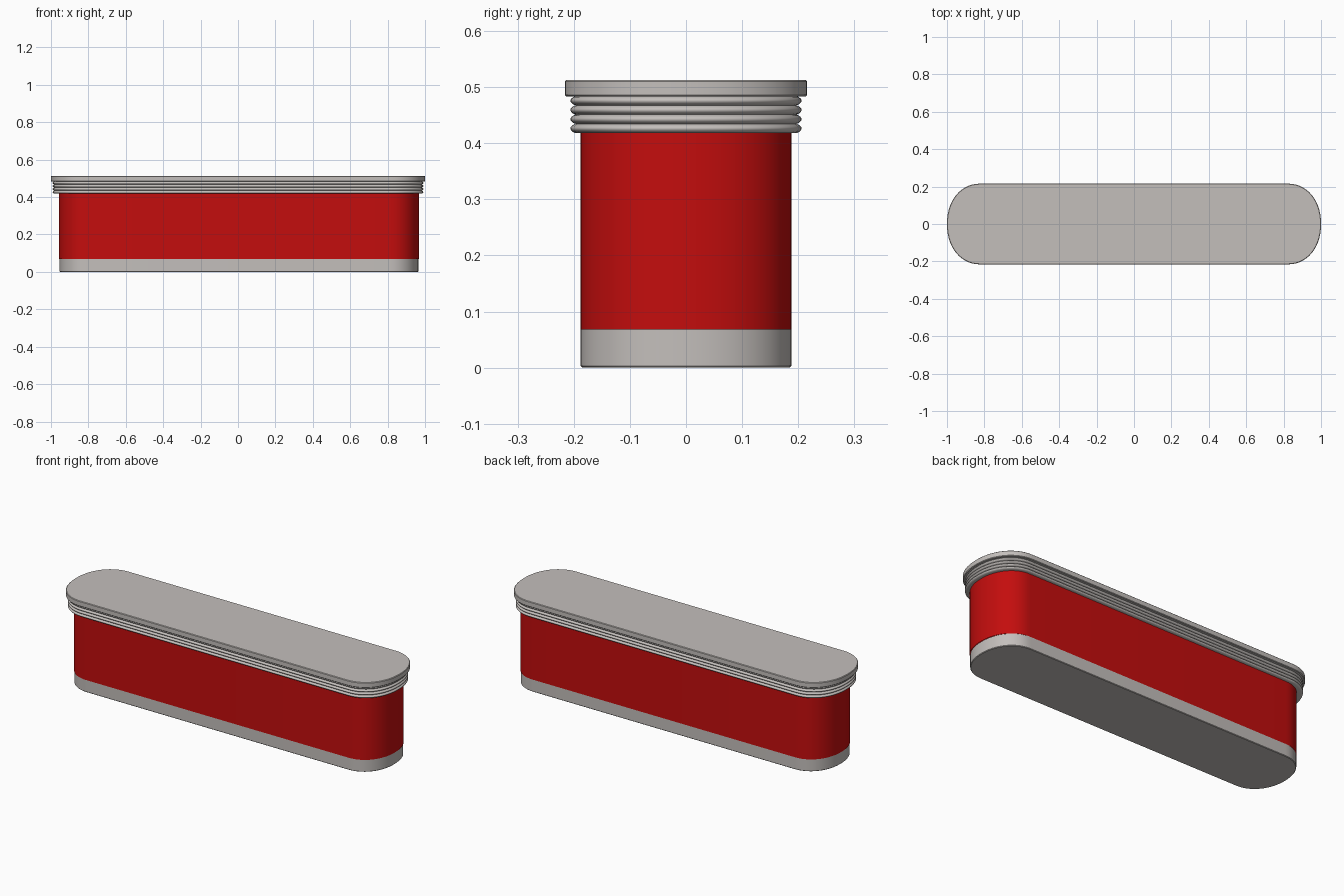
import bpy, bmesh, math

if "Cube" in bpy.data.objects:
    bpy.data.objects.remove(bpy.data.objects["Cube"])


def material(name, rgb):
    m = bpy.data.materials.new(name)
    m.diffuse_color = (*rgb, 1)
    m.use_nodes = True
    m.node_tree.nodes["Principled BSDF"].inputs["Base Color"].default_value = m.diffuse_color
    return m


GREY = material("warm_grey", (0.55, 0.52, 0.50))
RED = material("red", (0.55, 0.004, 0.004))
STEPS = 28


def outline(hx, hy, z, cx):
    """Long rounded outline: straight sides with elliptical ends."""
    end = 0.83 * hy
    pts = []
    for side, start in ((1, -math.pi / 2), (-1, math.pi / 2)):
        for i in range(STEPS + 1):
            a = start + math.pi * i / STEPS
            c, s = math.cos(a), math.sin(a)
            # slightly squared ellipse
            x = math.copysign(abs(c) ** 0.94, c) if abs(c) > 1e-6 else 0
            y = math.copysign(abs(s) ** 0.94, s) if abs(s) > 1e-6 else 0
            pts.append((cx + side * (hx - end) + x * end, y * hy, z))
    return pts


def loft(name, profile, mat, cx=0.0, bottom=False, top=False):
    """Skin a stack of outlines given as (half x, half y, z)."""
    bm = bmesh.new()
    rings = [[bm.verts.new(p) for p in outline(*r, cx)] for r in profile]
    n = len(rings[0])
    for a, b in zip(rings, rings[1:]):
        for i in range(n):
            j = (i + 1) % n
            bm.faces.new((a[i], a[j], b[j], b[i]))
    if bottom:
        bm.faces.new(rings[0][::-1])
    if top:
        bm.faces.new(rings[-1])
    me = bpy.data.meshes.new(name)
    bm.to_mesh(me)
    bm.free()
    me.materials.append(mat)
    ob = bpy.data.objects.new(name, me)
    bpy.context.collection.objects.link(ob)
    bpy.context.view_layer.objects.active = ob
    ob.select_set(True)
    bpy.ops.object.shade_smooth_by_angle(angle=math.radians(40))
    ob.select_set(False)


# Pale foot and red body, sharing one wall
loft("base", [(0.957, 0.185, 0), (0.96, 0.188, 0.003), (0.96, 0.188, 0.068)],
     GREY, 0.005, bottom=True)
loft("body", [(0.963, 0.188, 0.068), (0.963, 0.188, 0.425)], RED, 0.005)

# Threaded collar: four rounded ridges
collar = [(0.955, 0.18, 0.418)]
RIDGES, Z0, Z1 = 4, 0.418, 0.484
for k in range(RIDGES):
    for i in range(9):
        t = i / 8
        if k and i == 0:
            continue
        bulge = 0.009 * math.sin(math.pi * t) ** 0.7 if 0 < t < 1 else 0
        collar.append((0.982 + bulge, 0.197 + bulge,
                       Z0 + (Z1 - Z0) * (k + t) / RIDGES))
loft("threaded_collar", collar, GREY)

# Flat cap with slightly eased rims
loft("lid", [(0.96, 0.18, 0.483), (0.997, 0.213, 0.483), (1.0, 0.216, 0.486),
             (1.0, 0.216, 0.510), (0.997, 0.213, 0.513)], GREY,
     top=True)
